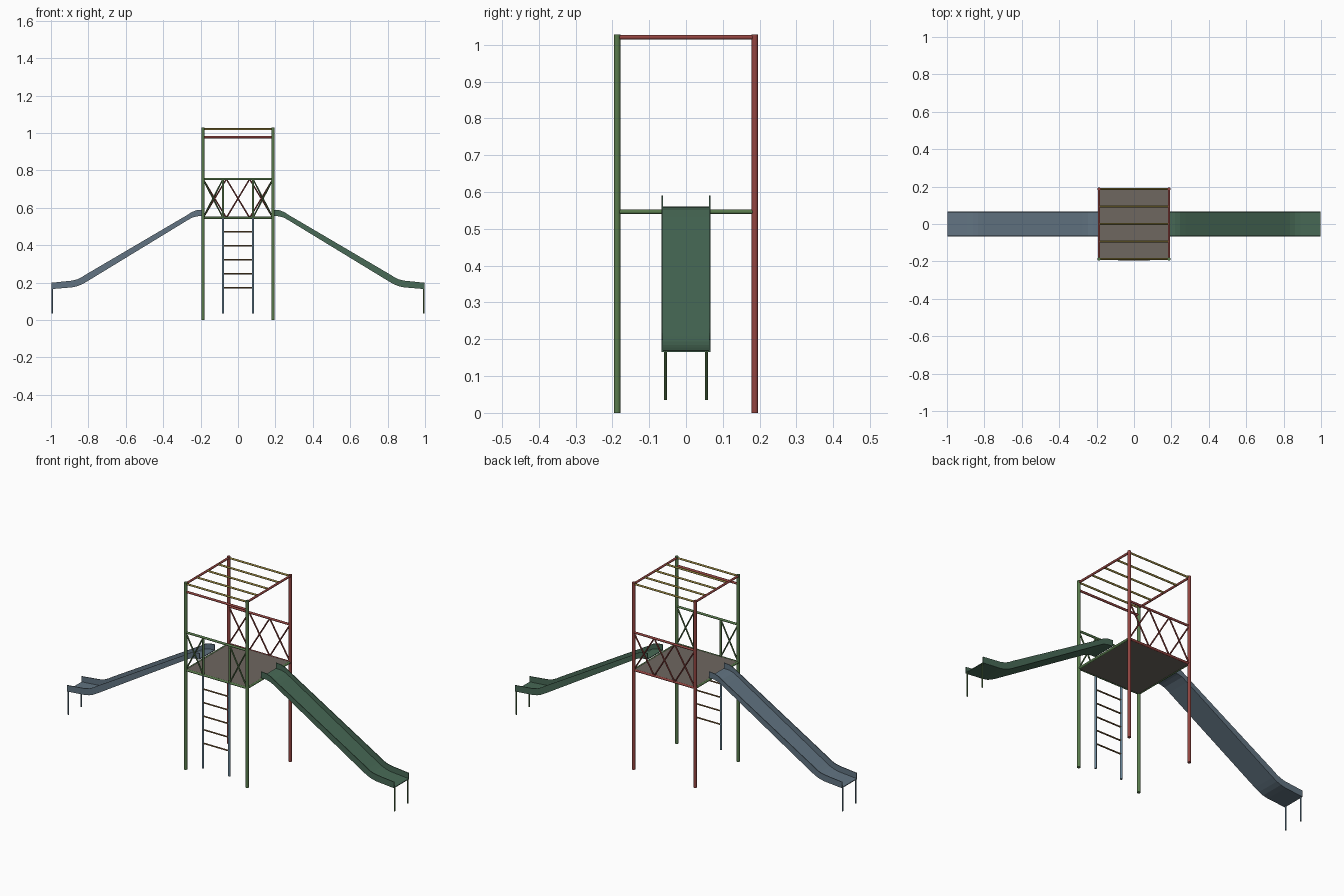
import bpy, bmesh, math
from mathutils import Vector

if "Cube" in bpy.data.objects:
    bpy.data.objects.remove(bpy.data.objects["Cube"])


def material(name, r, g, b):
    lin = [(c / 255 / 12.92 if c < 10 else ((c / 255 + 0.055) / 1.055) ** 2.4) for c in (r, g, b)]
    m = bpy.data.materials.new(name)
    m.diffuse_color = (*lin, 1)
    m.use_nodes = True
    m.node_tree.nodes["Principled BSDF"].inputs["Base Color"].default_value = m.diffuse_color
    return m


GREEN = material("post green", 88, 122, 76)
SLIDE_GREEN = material("slide green", 72, 106, 86)
RED = material("red", 146, 68, 64)
YELLOW = material("yellow", 156, 138, 66)
SLIDE_BLUE = material("slide blue", 98, 116, 130)
BLUE = material("ladder blue", 104, 132, 150)
BROWN = material("platform brown", 110, 103, 96)
RUNG = material("rung brown", 128, 96, 58)


def bar(name, a, b, r, mat, sides=12):
    """Round tube between two points."""
    a, b = Vector(a), Vector(b)
    d = b - a
    bpy.ops.mesh.primitive_cylinder_add(vertices=sides, radius=r, depth=d.length, location=(a + b) / 2)
    o = bpy.context.object
    o.rotation_euler = d.to_track_quat('Z', 'Y').to_euler()
    o.name = name
    o.data.materials.append(mat)
    bpy.ops.object.shade_smooth_by_angle(angle=math.radians(40))
    return o


def cross(name, x0, x1, y, mat):
    """Diagonal X brace between the lower and upper rails."""
    bar(name, (x0, y, LOW), (x1, y, HIGH), 0.004, mat, 8)
    bar(name, (x0, y, HIGH), (x1, y, LOW), 0.004, mat, 8)


P, LOW, HIGH = 0.187, 0.546, 0.753

# corner posts, side roof rails and side platform rails
for s in (-1, 1):
    bar("front_post", (s * P, -P, 0), (s * P, -P, 1.028), 0.009, GREEN)
    bar("back_post", (s * P, P, 0), (s * P, P, 1.028), 0.009, RED)
    bar("roof_side_rail", (s * P, -P, 1.02), (s * P, P, 1.02), 0.006, RED)
    bar("platform_side_rail", (s * P, -P, LOW), (s * P, P, LOW), 0.006, GREEN)

# overhead bars
for i in range(5):
    y = -P + i * P / 2
    bar("overhead_bar", (-P, y, 1.02), (P, y, 1.02), 0.005, YELLOW)
bar("front_high_bar", (-P, -P, 0.977), (P, -P, 0.977), 0.006, RED)

# platform
bpy.ops.mesh.primitive_cube_add(size=1, location=(0, 0, LOW))
deck = bpy.context.object
deck.name = "platform"
deck.scale = (2 * P, 2 * P, 0.008)
deck.data.materials.append(BROWN)

# front and back railings
for y, mat, n in ((-P, GREEN, "front"), (P, RED, "back")):
    for z in (LOW, HIGH):
        bar(n + "_rail", (-P, y, z), (P, y, z), 0.006, mat)
for s in (-1, 1):
    bar("gate_post", (s * 0.08, -P, LOW), (s * 0.08, -P, HIGH), 0.006, GREEN)
    cross("front_brace", s * 0.08, s * P, -P, GREEN)
w = 2 * P / 3
for i in range(3):
    cross("back_brace", -P + i * w, -P + (i + 1) * w, P, RED)

# ladder
for s in (-1, 1):
    bar("ladder_rail", (s * 0.08, -0.19, 0.035), (s * 0.08, -0.19, LOW), 0.006, BLUE)
for i in range(5):
    z = 0.173 + i * 0.0745
    bar("ladder_rung", (-0.08, -0.19, z), (0.08, -0.19, z), 0.004, RUNG, 8)

# slides: U section swept along a side profile of (x, bed z, wall top z)
PROFILE = [(0.187, 0.556, 0.590), (0.220, 0.554, 0.587), (0.245, 0.547, 0.578),
           (0.275, 0.530, 0.559), (0.810, 0.204, 0.245), (0.835, 0.190, 0.229),
           (0.860, 0.180, 0.217), (0.890, 0.174, 0.210), (0.996, 0.165, 0.199)]
W, T = 0.066, 0.004


def slide(side, mat, leg_mat, name):
    bm = bmesh.new()
    rings = []
    for x, b, t in PROFILE:
        section = [(-W, b), (W, b), (W, t), (W - T, t),
                   (W - T, b + T), (T - W, b + T), (T - W, t), (-W, t)]
        rings.append([bm.verts.new((side * x, y, z)) for y, z in section])
    for r0, r1 in zip(rings, rings[1:]):
        for i in range(8):
            j = (i + 1) % 8
            bm.faces.new((r0[i], r0[j], r1[j], r1[i]))
    for r in (rings[0], rings[-1]):
        bm.faces.new(r)
    bmesh.ops.recalc_face_normals(bm, faces=bm.faces)
    me = bpy.data.meshes.new(name)
    bm.to_mesh(me)
    bm.free()
    me.materials.append(mat)
    o = bpy.data.objects.new(name, me)
    bpy.context.collection.objects.link(o)
    bpy.context.view_layer.objects.active = o
    for s in (-1, 1):
        bar(name + "_leg", (side * 0.993, s * 0.056, 0.035), (side * 0.993, s * 0.056, 0.168), 0.004, leg_mat, 8)


slide(1, SLIDE_GREEN, GREEN, "right_slide")
slide(-1, SLIDE_BLUE, BLUE, "left_slide")
